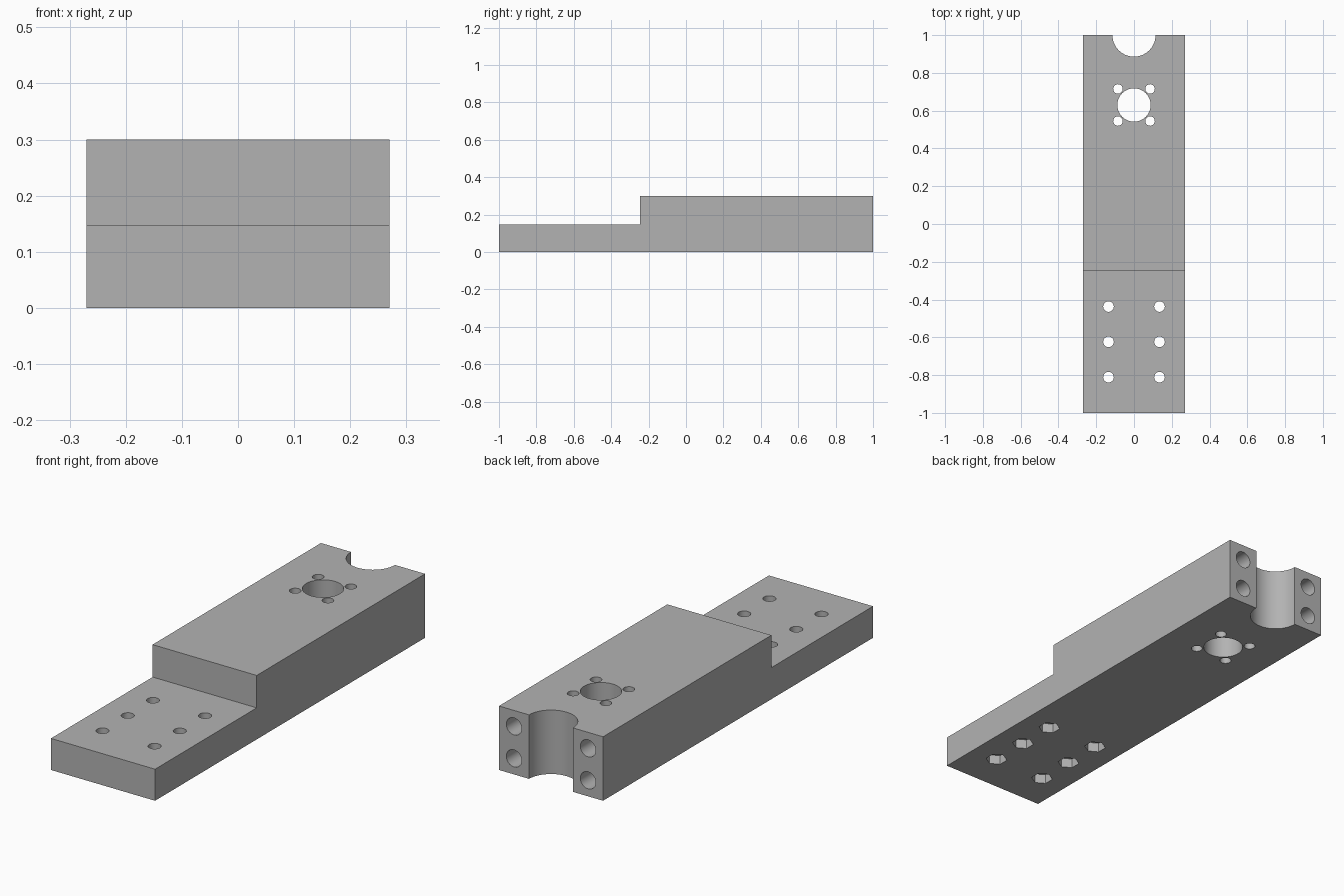
import bpy
import bmesh
from math import pi, radians

cube = bpy.data.objects.get("Cube")
if cube:
    bpy.data.objects.remove(cube, do_unlink=True)

HALF_W, TOP, LEDGE, STEP_Y = 0.27, 0.30, 0.148, -0.247

grey = bpy.data.materials.new("plain grey")
grey.use_nodes = True
colour = (0.45, 0.45, 0.45, 1)
grey.diffuse_color = colour
grey.node_tree.nodes["Principled BSDF"].inputs["Base Color"].default_value = colour

# Stepped arm: side profile extruded across the width
profile = [(-1, 0), (1, 0), (1, TOP), (STEP_Y, TOP), (STEP_Y, LEDGE), (-1, LEDGE)]
bm = bmesh.new()
face = bm.faces.new([bm.verts.new((-HALF_W, y, z)) for y, z in profile])
side = bmesh.ops.extrude_face_region(bm, geom=[face])
verts = [v for v in side["geom"] if isinstance(v, bmesh.types.BMVert)]
bmesh.ops.translate(bm, verts=verts, vec=(2 * HALF_W, 0, 0))
bmesh.ops.recalc_face_normals(bm, faces=bm.faces)
mesh = bpy.data.meshes.new("stepped_arm")
bm.to_mesh(mesh)
bm.free()
arm = bpy.data.objects.new("stepped_arm", mesh)
bpy.context.collection.objects.link(arm)
mesh.materials.append(grey)


def cut(radius, depth, centre, sides=48, rotation=(0, 0, 0)):
    """Subtract a round or polygonal prism from the arm."""
    bpy.ops.mesh.primitive_cylinder_add(vertices=sides, radius=radius, depth=depth,
                                        location=centre, rotation=rotation)
    cutter = bpy.context.object
    cutter.name = "hole_cutter"
    cutter.hide_render = True
    cutter.data.materials.append(grey)
    mod = arm.modifiers.new("hole", "BOOLEAN")
    mod.operation = "DIFFERENCE"
    mod.solver = "EXACT"
    mod.object = cutter
    bpy.context.view_layer.objects.active = arm
    bpy.ops.object.modifier_apply(modifier=mod.name)
    bpy.data.objects.remove(cutter, do_unlink=True)


# Half-round notch in the back end and the main bore
cut(0.114, 1, (0, 1, 0), 64)
cut(0.088, 1, (0, 0.63, 0), 64)

for s in (-1, 1):
    # Small holes around the bore
    for dy in (-0.085, 0.085):
        cut(0.025, 1, (s * 0.085, 0.63 + dy, 0), 32)
    # Ledge screw holes with hexagonal nut pockets underneath
    for y in (-0.437, -0.624, -0.811):
        cut(0.028, 1, (s * 0.135, y, 0), 32)
        cut(0.048, 0.09, (s * 0.135, y, 0), 6)
    # Blind holes in the back end
    for z in (0.075, 0.225):
        cut(0.04, 0.5, (s * 0.192, 1, z), 32, (pi / 2, 0, 0))

bpy.ops.object.select_all(action="DESELECT")
arm.select_set(True)
bpy.context.view_layer.objects.active = arm
bpy.ops.object.shade_smooth_by_angle(angle=radians(30))
